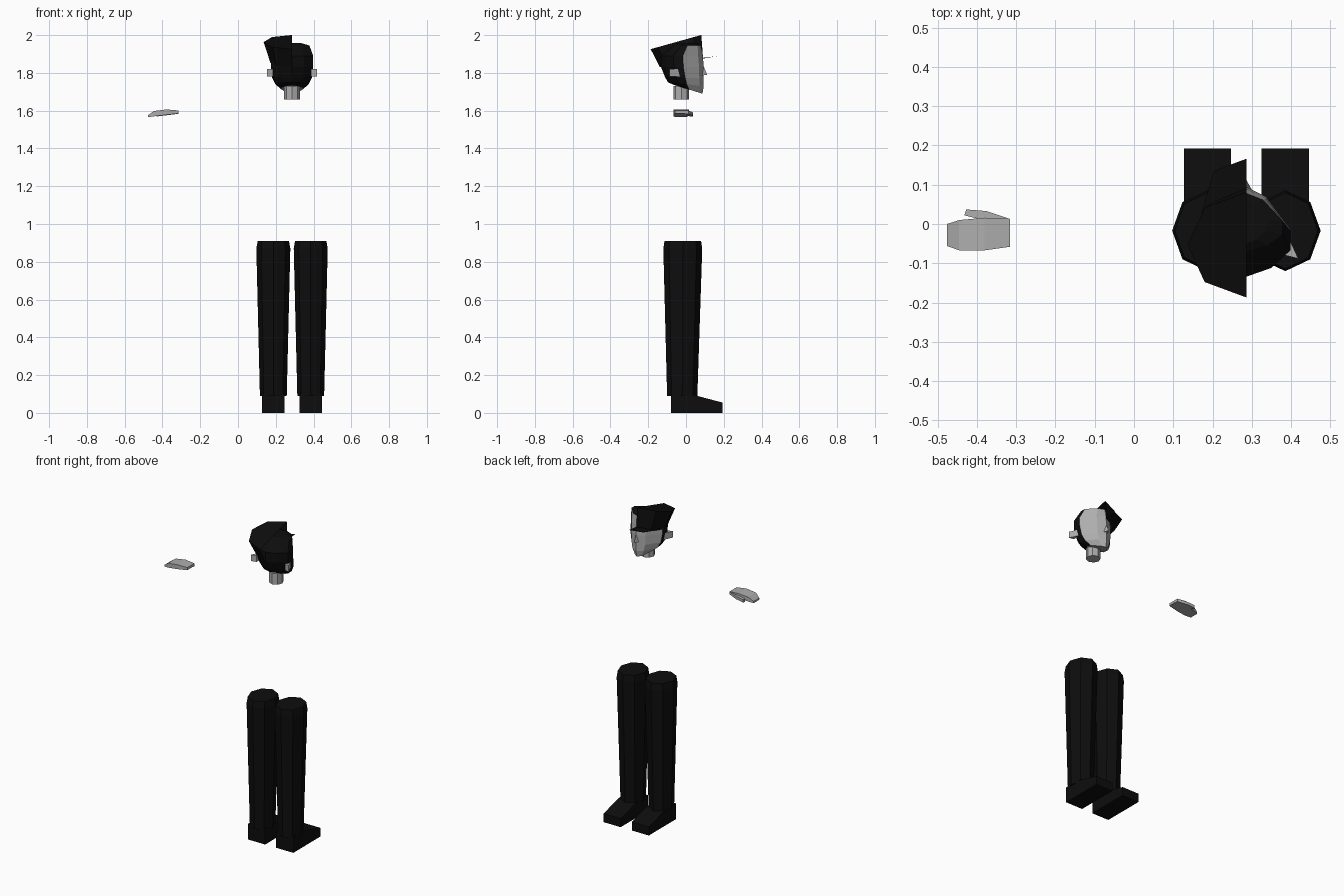
import bpy, math
from mathutils import Vector

if "Cube" in bpy.data.objects:
    bpy.data.objects.remove(bpy.data.objects["Cube"])

CX = 0.286  # centre line of head and legs


def material(name, v):
    m = bpy.data.materials.new(name)
    m.diffuse_color = (v, v, v, 1)
    m.use_nodes = True
    m.node_tree.nodes["Principled BSDF"].inputs["Base Color"].default_value = m.diffuse_color
    return m


BLACK = material("black_cloth", 0.004)
SKIN = material("grey_skin", 0.42)


def make(name, verts, faces, *mats):
    me = bpy.data.meshes.new(name)
    me.from_pydata([Vector(v) for v in verts], [], faces)
    for m in mats:
        me.materials.append(m)
    ob = bpy.data.objects.new(name, me)
    bpy.context.collection.objects.link(ob)
    bpy.context.view_layer.objects.active = ob
    bpy.ops.object.mode_set(mode='EDIT')
    bpy.ops.mesh.select_all(action='SELECT')
    bpy.ops.mesh.normals_make_consistent(inside=False)
    bpy.ops.object.mode_set(mode='OBJECT')
    return ob


def loft(name, rings, mats, closed=True, bottom=True, top=True):
    n = len(rings[0])
    verts = [p for r in rings for p in r]
    faces = []
    for k in range(len(rings) - 1):
        for i in range(n if closed else n - 1):
            j = (i + 1) % n
            faces.append((k*n + i, k*n + j, (k+1)*n + j, (k+1)*n + i))
    if bottom:
        faces.append(tuple(range(n))[::-1])
    if top:
        faces.append(tuple(range(len(verts) - n, len(verts))))
    return make(name, verts, faces, *mats)


def ellipse(cx, cy, z, rx, ry, n=8):
    return [(cx + rx*math.cos(2*math.pi*i/n), cy + ry*math.sin(2*math.pi*i/n), z)
            for i in range(n)]


# Legs and boots
for side, s in (("left", -1), ("right", 1)):
    x = CX + s*0.099
    loft(side + "_leg", [ellipse(x, -0.02, 0.09, 0.071, 0.08),
                         ellipse(x, -0.017, 0.87, 0.09, 0.103),
                         ellipse(x, -0.017, 0.91, 0.083, 0.097)], [BLACK])
    prof = [(-0.08, 0), (0.192, 0), (0.192, 0.055), (0.04, 0.095), (-0.08, 0.1)]
    loft(side + "_boot", [[(x + d, y, z) for y, z in prof] for d in (-0.06, 0.06)], [BLACK])

# Neck
loft("neck", [ellipse(CX, -0.025, z, 0.042, 0.042) for z in (1.66, 1.73)], [SKIN])

# Head: mirrored half section, lofted from chin to crown
half = [(0, 1), (.45, .78), (1, .05), (1, -.4), (.57, -.8), (0, -1)]
section = half + [(-u, t) for u, t in half[-2:0:-1]]
levels = [(1.69, 1.735, .055, .087, -.06),   # z front, z back, half width, y front, y back
          (1.73, 1.75, .088, .094, -.095),
          (1.77, 1.78, .106, .093, -.112),
          (1.83, 1.83, .112, .094, -.132),
          (1.89, 1.89, .112, .089, -.134),
          (1.945, 1.945, .092, .078, -.07),
          (1.957, 1.957, .05, .06, -.05)]
rings = []
for zf, zb, w, yf, yb in levels:
    rings.append([(CX + u*w, (yf + yb)/2 + t*(yf - yb)/2, zf + (zb - zf)*(1 - t)/2)
                  for u, t in section])
head = loft("head", rings, [SKIN, BLACK])
n = len(section)
for f in head.data.polygons:
    col = f.index % n
    skin_col = col in (0, 1, n - 2, n - 1)
    if f.index >= n*(len(levels) - 2):   # crown is hair, underside is skin
        f.material_index = 0 if f.normal.z < -0.9 or f.index == n*(len(levels) - 1) else 1
    else:
        f.material_index = 0 if skin_col else 1

# Nose
make("nose", [(CX, 0.09, 1.845), (CX - .018, 0.08, 1.785), (CX + .018, 0.08, 1.785),
              (CX, 0.112, 1.79)],
     [(0, 1, 3), (0, 3, 2), (1, 2, 3), (0, 2, 1)], SKIN)

# Ears
for side, s in (("left", -1), ("right", 1)):
    foot = [(0.10, -0.018), (0.132, -0.088), (0.10, -0.08)]
    loft(side + "_ear", [[(CX + s*x, y, z) for x, y in foot] for z in (1.78, 1.82)], [SKIN])


# Cap: only the left half exists, open on the centre plane
def arc(cy, rx, ry, zfun):
    pts = []
    for i in range(5):
        a = math.pi*i/4
        y = cy - ry*math.cos(a)
        pts.append((CX - rx*math.sin(a), y, zfun(y)))
    return pts


band = arc(-0.024, 0.115, 0.114, lambda y: 1.86 + 0.22*y)
crown = arc(-0.053, 0.15, 0.134, lambda y: 1.978 + 0.28*y)
loft("cap_half", [band, crown], [BLACK], closed=False, bottom=False)

# Visor of the half cap
outer = [(CX - .114, 0.03, 1.868), (CX - .083, 0.135, 1.884), (CX, 0.166, 1.889)]
loft("visor_half", [band[2:], outer], [BLACK], closed=False, bottom=False, top=False)

# Hand: outline of palm and thumb, bent down toward the fingertips
def slab(name, outline, zt, zb):
    loft(name, [[(x, y, zf(x)) for x, y in outline] for zf in (zb, zt)], [SKIN])


def hand_top(x):
    if x > -0.40:
        return 1.608 - 0.08*(x + 0.40)
    if x > -0.447:
        return 1.608 + 0.22*(x + 0.40)
    return 1.598 + 0.75*(x + 0.447)


def hand_bottom(x):
    return 1.585 + 0.11*(x + 0.315) if x > -0.44 else 1.571 + 0.16*(x + 0.44)


# palm is built as cross-sections along x, thumb as a small slab
stations = [(-0.476, -0.056, 0.0), (-0.445, -0.067, 0.01), (-0.38, -0.067, 0.016),
            (-0.316, -0.058, 0.013)]
loft("hand", [[(x, a, hand_bottom(x)), (x, b, hand_bottom(x)),
               (x, b, hand_top(x)), (x, a, hand_top(x))] for x, a, b in stations], [SKIN])
slab("thumb", [(-0.432, 0.022), (-0.39, 0.012), (-0.316, -0.005), (-0.316, 0.013),
               (-0.376, 0.033), (-0.427, 0.037)],
     lambda x: 1.599 + 0.1*(x + 0.316), lambda x: 1.583 + 0.12*(x + 0.316))
